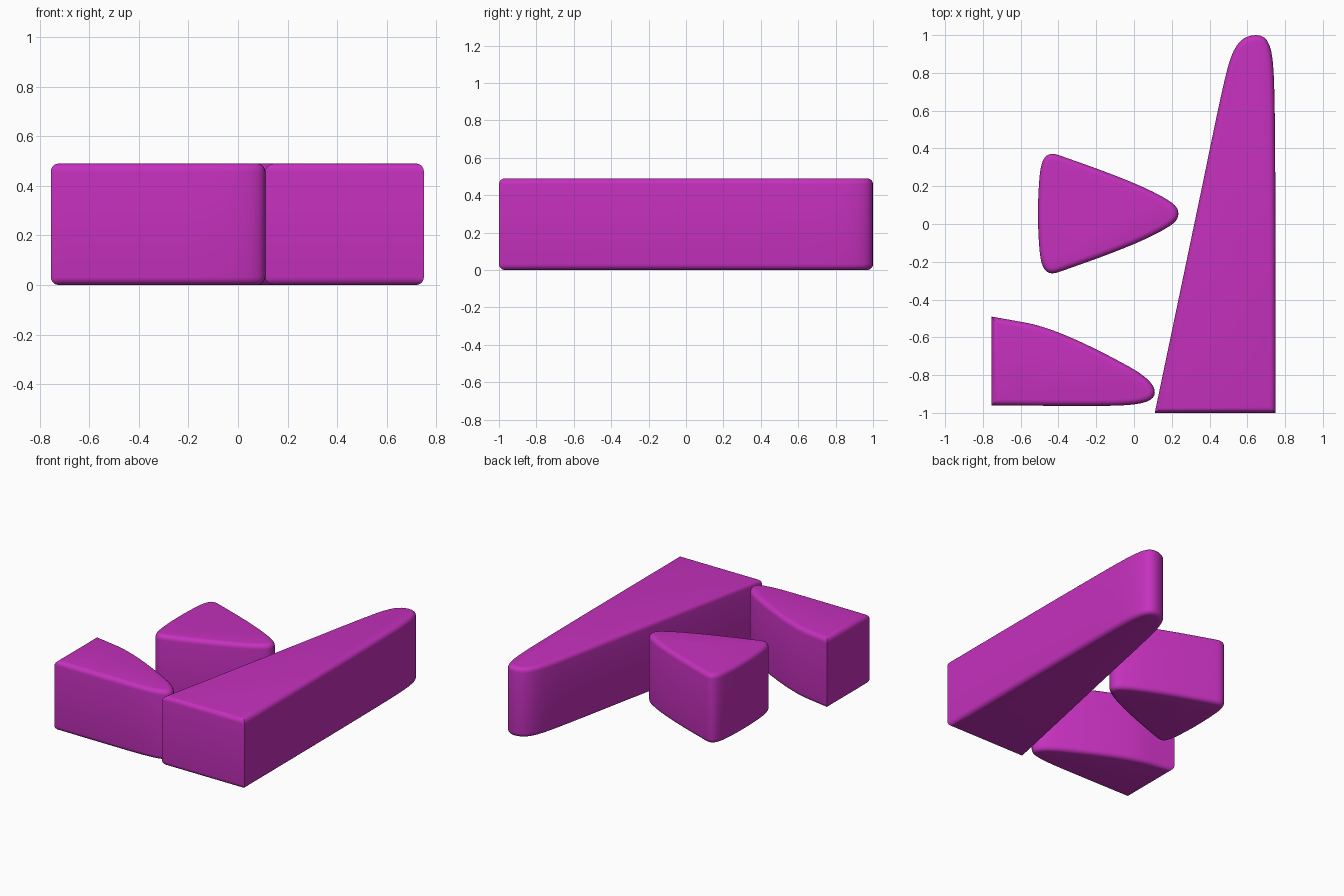
import bpy, bmesh, math
from mathutils import Vector

cube = bpy.data.objects.get("Cube")
if cube:
    bpy.data.objects.remove(cube, do_unlink=True)

HEIGHT, ROUND, STEPS = 0.49, 0.032, 5

magenta = bpy.data.materials.new("magenta")
magenta.use_nodes = True
COLOUR = (0.56, 0.03, 0.51, 1)
magenta.diffuse_color = COLOUR
bsdf = magenta.node_tree.nodes["Principled BSDF"]
bsdf.inputs["Base Color"].default_value = COLOUR
bsdf.inputs["Roughness"].default_value = 0.6


def outline(start, segments, samples=10):
    """Closed counter-clockwise outline from straight (1 point) and Bezier (3 point) segments."""
    points = [Vector(start)]
    for seg in segments:
        seg = [Vector(p) for p in seg]
        if len(seg) == 1:
            points.append(seg[0])
            continue
        a, (b, c, d) = points[-1], seg
        for i in range(1, samples + 1):
            t = i / samples
            u = 1 - t
            points.append(a * u**3 + b * (3 * u * u * t) + c * (3 * u * t * t) + d * t**3)
    if (points[-1] - points[0]).length < 1e-5:
        points.pop()
    return points


def miters(points):
    """Inward offset direction at each outline point."""
    result = []
    for i, p in enumerate(points):
        d1 = (p - points[i - 1]).normalized()
        d2 = (points[(i + 1) % len(points)] - p).normalized()
        n1, n2 = Vector((-d1.y, d1.x)), Vector((-d2.y, d2.x))
        result.append((n1 + n2) / (1 + n1.dot(n2)))
    return result


def rounded_block(name, points):
    """Prism on the outline, with quarter-round top and bottom rims."""
    inward = miters(points)
    arc = [math.pi / 2 * i / STEPS for i in range(STEPS + 1)]
    profile = [(ROUND * (1 - math.sin(a)), ROUND * (1 - math.cos(a))) for a in arc]
    profile += [(inset, HEIGHT - z) for inset, z in reversed(profile)]
    bm = bmesh.new()
    rings = []
    for inset, z in profile:
        ring = []
        for p, n in zip(points, inward):
            q = p + n * inset
            ring.append(bm.verts.new((q.x, q.y, z)))
        rings.append(ring)
    count = len(points)
    for low, high in zip(rings, rings[1:]):
        for i in range(count):
            j = (i + 1) % count
            bm.faces.new((low[i], low[j], high[j], high[i]))
    bm.faces.new(rings[-1])
    bm.faces.new(rings[0][::-1])
    mesh = bpy.data.meshes.new(name)
    bm.to_mesh(mesh)
    bm.free()
    mesh.materials.append(magenta)
    obj = bpy.data.objects.new(name, mesh)
    bpy.context.collection.objects.link(obj)
    bpy.ops.object.select_all(action="DESELECT")
    obj.select_set(True)
    bpy.context.view_layer.objects.active = obj
    bpy.ops.object.shade_smooth_by_angle(angle=math.radians(35))


# Tall tapering block with a rounded far end
rounded_block("long_wedge", outline((0.11, -1), [
    [(0.75, -1)],
    [(0.75, -0.4), (0.75, 0.2), (0.745, 0.6)],
    [(0.74, 0.9), (0.735, 1), (0.645, 1)],
    [(0.53, 1), (0.505, 0.87), (0.47, 0.72)],
    [(0.43, 0.54), (0.40, 0.39), (0.365, 0.22)],
    [(0.11, -1)],
]))

# Small block with three rounded corners
rounded_block("triangle_block", outline((0.235, 0.055), [
    [(0.235, 0.1), (0.19, 0.12), (0.14, 0.15)],
    [(0, 0.225), (-0.2, 0.295), (-0.4, 0.365)],
    [(-0.47, 0.39), (-0.492, 0.34), (-0.5, 0.25)],
    [(-0.511, 0.13), (-0.511, -0.02), (-0.5, -0.14)],
    [(-0.492, -0.23), (-0.47, -0.28), (-0.4, -0.255)],
    [(-0.2, -0.185), (0, -0.115), (0.14, -0.04)],
    [(0.19, -0.01), (0.235, 0.01), (0.235, 0.055)],
]))

# Curved block with one square end
rounded_block("fin_block", outline((-0.755, -0.49), [
    [(-0.755, -0.96)],
    [(-0.55, -0.962), (-0.4, -0.963), (-0.2, -0.963)],
    [(0.02, -0.963), (0.11, -0.95), (0.11, -0.89)],
    [(0.11, -0.84), (0.04, -0.79), (-0.05, -0.742)],
    [(-0.2, -0.66), (-0.42, -0.55), (-0.57, -0.523)],
    [(-0.755, -0.49)],
]))
